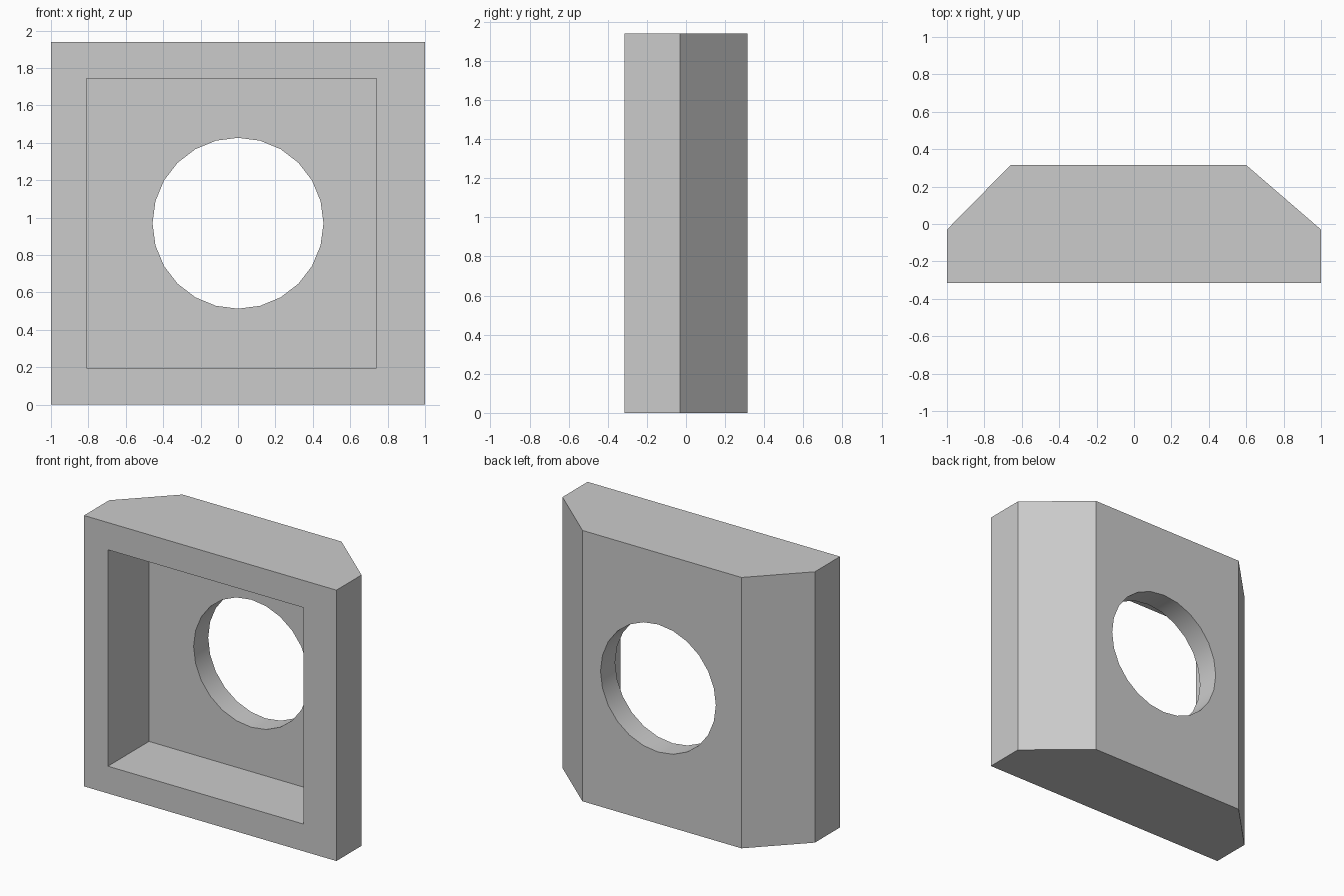
import bpy
import bmesh
import math

cube = bpy.data.objects.get("Cube")
if cube:
    bpy.data.objects.remove(cube, do_unlink=True)

HEIGHT = 1.94
MID_Z = 0.97
FRONT, BACK = -0.315, 0.315

grey = bpy.data.materials.new("plain grey")
grey.use_nodes = True
colour = (0.6, 0.6, 0.6, 1)
grey.diffuse_color = colour
grey.node_tree.nodes["Principled BSDF"].inputs["Base Color"].default_value = colour


def cut(target, cutter):
    """Subtract the cutter from the target, then discard it."""
    mod = target.modifiers.new(cutter.name, "BOOLEAN")
    mod.operation = "DIFFERENCE"
    mod.solver = "EXACT"
    mod.object = cutter
    bpy.context.view_layer.objects.active = target
    bpy.ops.object.modifier_apply(modifier=mod.name)
    bpy.data.objects.remove(cutter, do_unlink=True)


# Block with two unequal chamfers along the back corners
profile = [(-1, FRONT), (1, FRONT), (1, -0.03), (0.6, BACK), (-0.66, BACK), (-1, -0.03)]
bm = bmesh.new()
base = bm.faces.new([bm.verts.new((x, y, 0)) for x, y in profile])
extruded = bmesh.ops.extrude_face_region(bm, geom=[base])["geom"]
top = [v for v in extruded if isinstance(v, bmesh.types.BMVert)]
bmesh.ops.translate(bm, verts=top, vec=(0, 0, HEIGHT))
bmesh.ops.recalc_face_normals(bm, faces=bm.faces)
mesh = bpy.data.meshes.new("housing_block")
bm.to_mesh(mesh)
bm.free()
block = bpy.data.objects.new("housing_block", mesh)
bpy.context.collection.objects.link(block)
mesh.materials.append(grey)

# Square recess in the front, slightly off centre
floor_y = 0.15
recess_front = FRONT - 0.2
bpy.ops.mesh.primitive_cube_add(size=1, location=(-0.035, (recess_front + floor_y) / 2, MID_Z))
recess = bpy.context.object
recess.name = "recess_cutter"
recess.scale = (1.55, floor_y - recess_front, 1.55)
recess.hide_render = True
cut(block, recess)

# Round opening through the back wall
bpy.ops.mesh.primitive_cylinder_add(vertices=24, radius=0.457, depth=2,
                                    location=(0, 0, MID_Z), rotation=(math.pi / 2, 0, 0))
opening = bpy.context.object
opening.name = "opening_cutter"
opening.hide_render = True
cut(block, opening)

# Smooth the opening while keeping the flat sides crisp
bpy.ops.object.select_all(action="DESELECT")
block.select_set(True)
bpy.context.view_layer.objects.active = block
bpy.ops.object.shade_smooth_by_angle(angle=math.radians(30))
